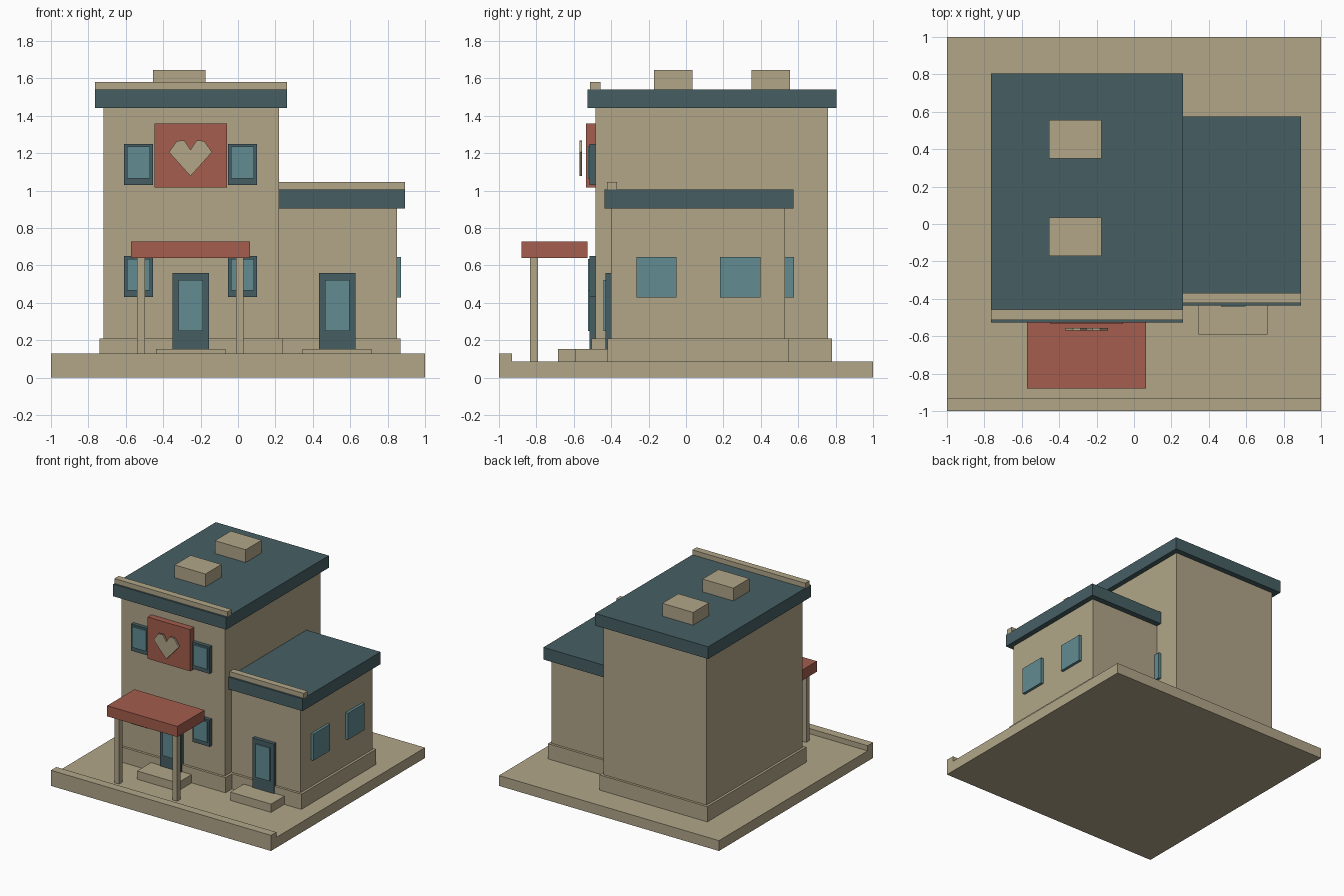
import bpy
import bmesh

default = bpy.data.objects.get("Cube")
if default:
    bpy.data.objects.remove(default, do_unlink=True)


def material(name, rgb):
    m = bpy.data.materials.new(name)
    m.use_nodes = True
    m.diffuse_color = (*rgb, 1)
    m.node_tree.nodes["Principled BSDF"].inputs["Base Color"].default_value = (*rgb, 1)
    return m


SAND = material("sand", (0.445, 0.38, 0.25))
SLATE = material("dark_teal", (0.061, 0.114, 0.127))
BRICK = material("brick_red", (0.371, 0.109, 0.074))
GLASS = material("glass_teal", (0.122, 0.262, 0.287))
GROUND = 0.085


def finish(name, bm, mat):
    bmesh.ops.recalc_face_normals(bm, faces=bm.faces)
    mesh = bpy.data.meshes.new(name)
    bm.to_mesh(mesh)
    bm.free()
    mesh.materials.append(mat)
    obj = bpy.data.objects.new(name, mesh)
    bpy.context.collection.objects.link(obj)
    return obj


def box(name, x, y, z, mat):
    """Box given by its (low, high) range on each axis."""
    bm = bmesh.new()
    bmesh.ops.create_cube(bm, size=1)
    for v in bm.verts:
        v.co = [sum(r) / 2 + c * (r[1] - r[0]) for c, r in zip(v.co, (x, y, z))]
    return finish(name, bm, mat)


def front_panel(name, cx, width, z, wall, glass_width, glass_z):
    """Dark frame with a glass pane, set on a wall facing -y."""
    box(name + "_frame", (cx - width / 2, cx + width / 2), (wall - 0.03, wall), z, SLATE)
    box(name + "_glass", (cx - glass_width / 2, cx + glass_width / 2),
        (wall - 0.04, wall - 0.028), glass_z, GLASS)


def block(name, x, y, top, roof_x, roof_y, ledge_y):
    """Walls, plinth, flat roof and front ledge of one building volume."""
    e = 0.02
    box(name + "_walls", x, y, (GROUND, top), SAND)
    box(name + "_plinth", (x[0] - e, x[1] + e), (y[0] - e, y[1] + e), (GROUND, 0.21), SAND)
    box(name + "_roof", roof_x, roof_y, (top, top + 0.1), SLATE)
    box(name + "_ledge", roof_x, ledge_y, (top + 0.1, top + 0.14), SAND)


# Ground slab and kerb
box("ground_slab", (-1, 1), (-1, 1), (0, GROUND), SAND)
box("kerb", (-1, 1), (-1, -0.93), (GROUND, 0.128), SAND)

# Two building volumes
block("main", (-0.72, 0.22), (-0.485, 0.76), 1.44,
      (-0.765, 0.262), (-0.527, 0.805), (-0.512, -0.457))
block("annex", (0.22, 0.85), (-0.4, 0.53), 0.905,
      (0.22, 0.893), (-0.437, 0.576), (-0.422, -0.37))

# Roof units
for i, y in enumerate((-0.172, 0.35)):
    box(f"roof_unit_{i + 1}", (-0.455, -0.175), (y, y + 0.207), (1.54, 1.645), SAND)

# Front windows, two per storey
for storey, z in (("lower", 0.43), ("upper", 1.03)):
    for side, cx in (("right", -0.532), ("left", 0.024)):
        front_panel(f"{storey}_{side}_window", cx, 0.157, (z, z + 0.22), -0.485,
                    0.125, (z + 0.035, z + 0.205))

# Doors and their steps
for name, cx, wall, step_y in (("main", -0.253, -0.485, (-0.685, -0.5)),
                               ("annex", 0.53, -0.4, (-0.592, -0.415))):
    front_panel(name + "_door", cx, 0.195, (0.15, 0.56), wall, 0.13, (0.25, 0.522))
    box(name + "_step", (cx - 0.185, cx + 0.185), step_y, (GROUND, 0.153), SAND)

# Side windows
for name, wall, y in (("annex_side_window_front", 0.85, -0.265),
                      ("annex_side_window_back", 0.85, 0.182),
                      ("main_side_window", 0.22, 0.363)):
    box(name, (wall, wall + 0.022), (y, y + 0.215), (0.427, 0.645), GLASS)

# Porch canopy and posts
box("canopy", (-0.573, 0.065), (-0.88, -0.527), (0.64, 0.727), BRICK)
for side, x in (("right", -0.54), ("left", -0.012)):
    box(f"canopy_post_{side}", (x, x + 0.042), (-0.833, -0.791), (GROUND, 0.64), SAND)

# Sign board with a raised heart
box("sign_board", (-0.446, -0.06), (-0.535, -0.485), (1.015, 1.358), BRICK)
half = [(0.033, 1.268), (0.073, 1.265), (0.115, 1.205)]
cx = -0.254
outline = ([(cx, 1.218)] + [(cx + x, z) for x, z in half] + [(cx, 1.077)]
           + [(cx - x, z) for x, z in reversed(half)])
bm = bmesh.new()
face = bm.faces.new([bm.verts.new((x, -0.57, z)) for x, z in outline])
ext = bmesh.ops.extrude_face_region(bm, geom=[face], use_keep_orig=True)
for v in ext["geom"]:
    if isinstance(v, bmesh.types.BMVert):
        v.co.y = -0.555
finish("sign_heart", bm, SAND)
